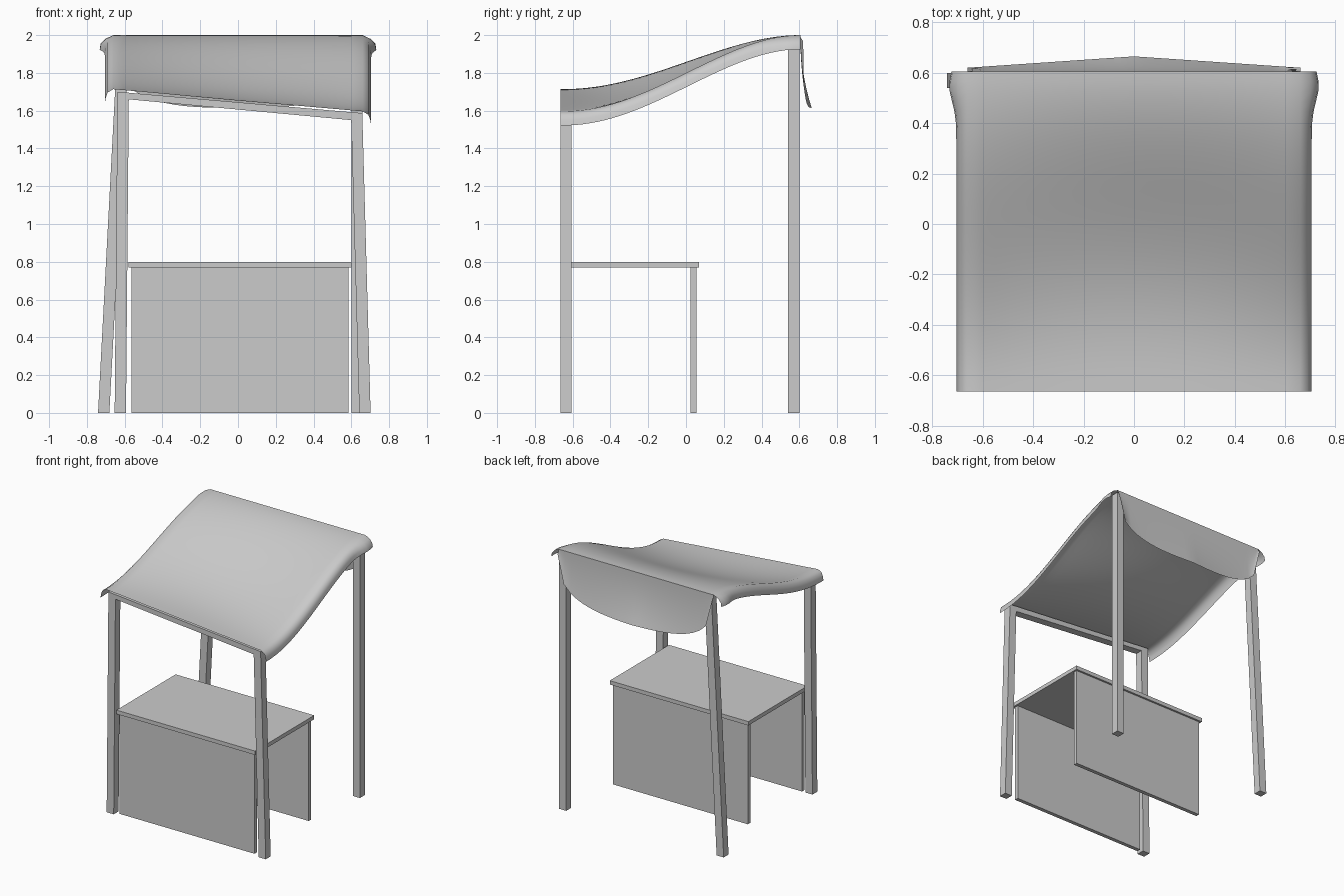
import bpy, bmesh, math

if "Cube" in bpy.data.objects:
    bpy.data.objects.remove(bpy.data.objects["Cube"])

grey = bpy.data.materials.new("light grey")
grey.diffuse_color = (0.6, 0.6, 0.6, 1)
grey.use_nodes = True
grey.node_tree.nodes["Principled BSDF"].inputs["Base Color"].default_value = grey.diffuse_color


def finish(name, bm, recalc=True):
    if recalc:
        bmesh.ops.recalc_face_normals(bm, faces=bm.faces)
    me = bpy.data.meshes.new(name)
    bm.to_mesh(me)
    bm.free()
    me.materials.append(grey)
    ob = bpy.data.objects.new(name, me)
    bpy.context.collection.objects.link(ob)
    return ob


def prism(name, low, high, y0, y1):
    """Box from a four-corner xz outline: low/high = (left xz, right xz)."""
    bm = bmesh.new()
    outline = [low[0], low[1], high[1], high[0]]
    a = [bm.verts.new((x, y0, z)) for x, z in outline]
    b = [bm.verts.new((x, y1, z)) for x, z in outline]
    bm.faces.new(a)
    bm.faces.new(b[::-1])
    for i in range(4):
        j = (i + 1) % 4
        bm.faces.new((a[i], b[i], b[j], a[j]))
    return finish(name, bm)


def box(name, x0, x1, y0, y1, z0, z1):
    return prism(name, ((x0, z0), (x1, z0)), ((x0, z1), (x1, z1)), y0, y1)


def post(name, xb, xt, y0, zl, zr):
    w = 0.06
    prism(name, ((xb, 0), (xb + w, 0)), ((xt, zl), (xt + w, zr)), y0, y0 + w)


YF, YB = -0.665, 0.605

# Leaning posts
post("front_left_post", -0.653, -0.638, YF, 1.70, 1.695)
post("front_right_post", 0.642, 0.598, YF, 1.592, 1.587)
post("back_left_post", -0.741, -0.636, 0.54, 1.985, 1.985)
post("back_right_post", 0.60, 0.60, 0.54, 1.985, 1.985)

# Crossbars between the post tops
prism("front_crossbar", ((-0.58, 1.66), (0.60, 1.55)),
      ((-0.58, 1.695), (0.60, 1.592)), YF, YF + 0.06)
box("back_crossbar", -0.58, 0.60, 0.54, 0.60, 1.94, 1.985)

# Counter
box("counter_top", -0.58, 0.60, -0.65, 0.07, 0.77, 0.80)
box("counter_front_panel", -0.565, 0.585, -0.635, -0.605, 0, 0.77)
box("counter_back_panel", -0.565, 0.585, 0.025, 0.055, 0, 0.77)


# Cloth canopy: sagging sheet with short side drapes
def height(x, y):
    t = min(max((y - YF) / (YB - YF), 0), 1)
    s = (t * t * (3 - 2 * t)) ** 1.1
    f = 1.655 - 0.089 * x
    sag = 0.045 * max(0, 1 - (x / 0.64) ** 2) * math.sin(math.pi * t) ** 1.5
    return f + (2.0 - f) * s - sag


drape = [(0.69, 0.018), (0.70, 0.045), (0.705, 0.075)]
N = 24
cols = [(-x, d) for x, d in reversed(drape)]
cols += [(-0.66 + 1.32 * i / N, 0.0) for i in range(N + 1)] + drape

bm = bmesh.new()
rows = []
M = 32
for j in range(M + 1):
    y = YF + (YB - YF) * j / M
    flare = 0.028 * math.exp(-((y - 0.55) / 0.09) ** 2)
    row = []
    for x, d in cols:
        k = min(d / 0.045, 1)
        z = height(max(-0.66, min(0.66, x)), y) - d
        row.append(bm.verts.new((x + math.copysign(flare * k, x), y, z)))
    rows.append(row)
for r0, r1 in zip(rows, rows[1:]):
    for i in range(len(r0) - 1):
        bm.faces.new((r0[i], r0[i + 1], r1[i + 1], r1[i]))

# Rounded flap hanging at the back, welded to the canopy's back edge
prev = rows[-1][3:-3]
xs = [v.co.x for v in prev]
for k in range(1, 11):
    q = k / 10
    row = []
    for x in xs:
        depth = 0.03 + 0.355 * max(0, 1 - abs(x / 0.66) ** 3) ** (1 / 3)
        out = 0.06 * (1 - 0.75 * abs(x) / 0.66)
        row.append(bm.verts.new((x, YB + out * q * q, 2.0 - depth * q)))
    for i in range(len(xs) - 1):
        bm.faces.new((prev[i], prev[i + 1], row[i + 1], row[i]))
    prev = row

canopy = finish("cloth_canopy", bm, recalc=False)
bpy.context.view_layer.objects.active = canopy
canopy.select_set(True)
bpy.ops.object.shade_smooth_by_angle(angle=math.radians(50))
